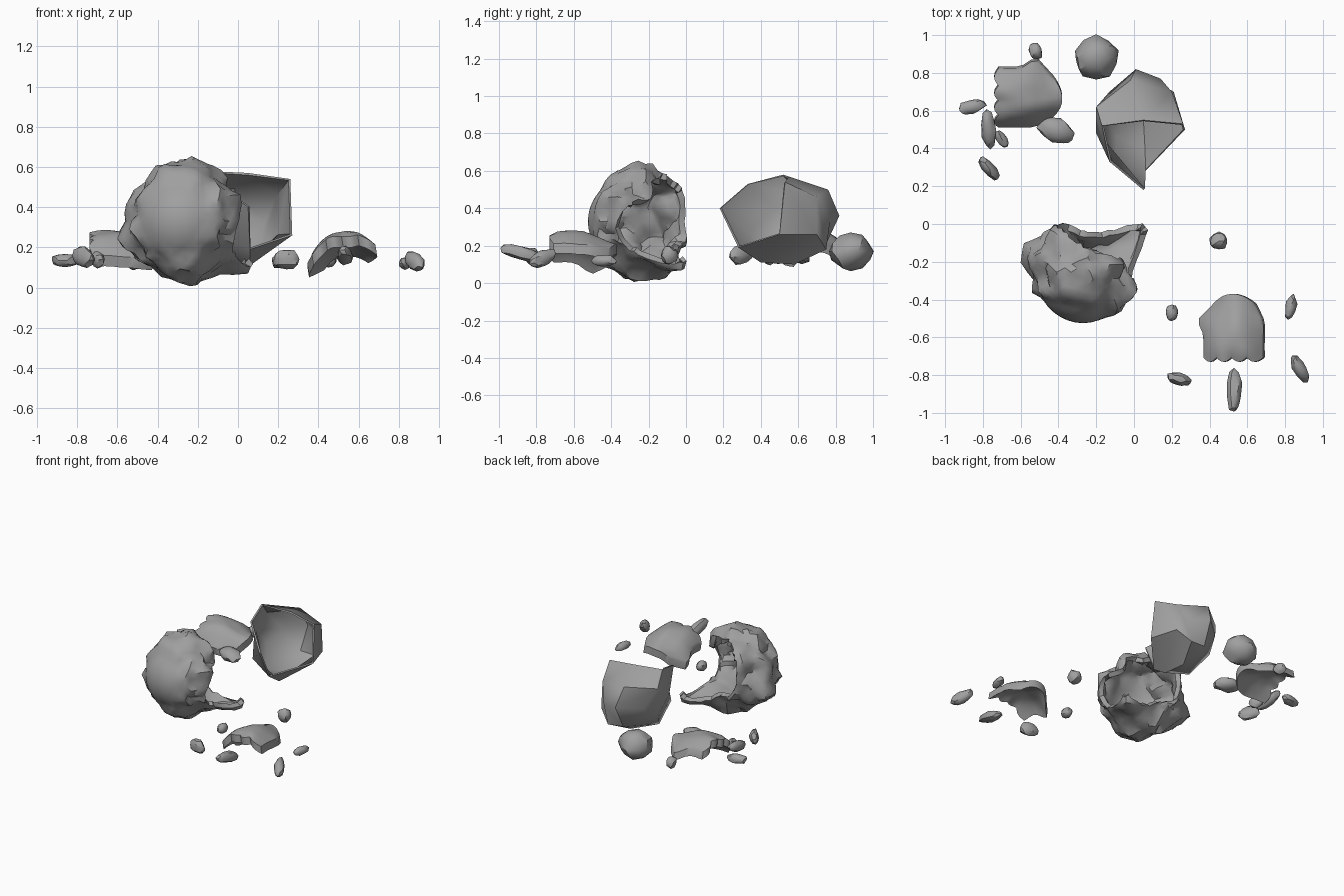
import bpy, bmesh, math
from math import radians, sin, pi
from mathutils import Vector, Matrix, noise

if "Cube" in bpy.data.objects:
    bpy.data.objects.remove(bpy.data.objects["Cube"])

stone = bpy.data.materials.new("stone_grey")
stone.use_nodes = True
grey = (0.35, 0.35, 0.35, 1)
stone.diffuse_color = grey
stone.node_tree.nodes["Principled BSDF"].inputs["Base Color"].default_value = grey


def finish(bm, name, thickness=0.0, angle=40):
    """Turn a bmesh into a named, shaded object, optionally thickened inward."""
    bmesh.ops.recalc_face_normals(bm, faces=bm.faces)
    mesh = bpy.data.meshes.new(name)
    bm.to_mesh(mesh)
    bm.free()
    mesh.materials.append(stone)
    ob = bpy.data.objects.new(name, mesh)
    bpy.context.collection.objects.link(ob)
    bpy.ops.object.select_all(action='DESELECT')
    ob.select_set(True)
    bpy.context.view_layer.objects.active = ob
    if thickness:
        mod = ob.modifiers.new("thickness", 'SOLIDIFY')
        mod.thickness = thickness
        mod.offset = -1
        bpy.ops.object.modifier_apply(modifier=mod.name)
    bpy.ops.object.shade_smooth_by_angle(angle=radians(angle))
    return ob


# Hollow broken body: smooth face at the front, rough rim, openings behind and at the side
centre = Vector((-0.27, -0.255, 0.33))
face_dir = Vector((-0.25, -1, 0.1)).normalized()
lumps = [  # direction, extra radius, sharpness
    ((0.25, 0, 1), 0.035, 10),
    ((0.1, 0.1, -1), 0.05, 10),
    ((-0.85, 0.35, -0.3), 0.07, 16),
    ((0.8, 0.55, -0.5), 0.2, 14),
    ((0.9, -0.45, 0.3), 0.03, 12),
    ((-0.2, 0.9, 0.5), 0.05, 12),
    ((0, -1, 0), 0.012, 4),
]
openings = [((0.35, 0.9, 0.2), 46), ((1, 0.12, -0.1), 27)]
bm = bmesh.new()
bmesh.ops.create_icosphere(bm, subdivisions=4, radius=1)
hole = []
for f in bm.faces:
    d = f.calc_center_median().normalized()
    ragged = 7 * noise.noise(d * 4)
    if any(math.degrees(d.angle(Vector(o))) < a + ragged for o, a in openings):
        hole.append(f)
bmesh.ops.delete(bm, geom=hole, context='FACES')
for v in bm.verts:
    d = v.co.normalized()
    r = 0.258
    for direction, extra, sharp in lumps:
        r += extra * max(0, d.dot(Vector(direction).normalized())) ** sharp
    rough = min(1, max(0, (0.78 - d.dot(face_dir)) * 4))
    r += rough * (0.015 + 0.05 * noise.noise(d * 2.8) + 0.022 * noise.noise(d * 6))
    v.co = centre + d * r
for _ in range(3):
    torn = [v for v in bm.verts if v.is_boundary]
    bmesh.ops.smooth_vert(bm, verts=torn, factor=0.5, use_axis_x=True, use_axis_y=True,
                          use_axis_z=True)
finish(bm, "broken_body", 0.035, 35)

# Large cupped shell fragment, opening toward the front and side, from rim to back
rings = [
    [(0.05, 0.18, 0.40), (-0.13, 0.33, 0.53), (-0.17, 0.52, 0.58), (0.05, 0.55, 0.57),
     (0.26, 0.53, 0.54), (0.27, 0.50, 0.26), (0.06, 0.28, 0.19)],
    [(-0.11, 0.33, 0.26), (-0.20, 0.48, 0.40), (-0.20, 0.62, 0.48), (-0.02, 0.76, 0.50),
     (0.20, 0.70, 0.46), (0.21, 0.70, 0.26), (0.06, 0.40, 0.11)],
    [(-0.10, 0.46, 0.13), (-0.18, 0.58, 0.26), (-0.13, 0.70, 0.34), (0.01, 0.82, 0.36),
     (0.14, 0.77, 0.33), (0.12, 0.75, 0.18), (0.05, 0.58, 0.10)],
]
bm = bmesh.new()
rows = [[bm.verts.new(p) for p in ring] for ring in rings]
count = len(rows[0])
back = bm.verts.new((0.0, 0.74, 0.19))
for i in range(count):
    j = (i + 1) % count
    for a, b in zip(rows, rows[1:]):
        bm.faces.new((a[i], a[j], b[j], b[i]))
    bm.faces.new((rows[-1][i], rows[-1][j], back))
finish(bm, "shell_fragment", 0.012, 50)


def hand(name, matrix):
    """Arched plate with a notched finger edge at -y and a thumb lump at -x."""
    nx, ny = 24, 8
    bm = bmesh.new()
    grid = []
    for j in range(ny + 1):
        t = j / ny
        row = []
        for i in range(nx + 1):
            s = 2 * i / nx - 1
            half = 0.16 - 0.05 * max(0, t - 0.7) / 0.3
            thumb = max(0, 1 - abs(t - 0.72) / 0.26) * max(0, -s)
            x = s * half + 0.015 - 0.045 * thumb
            y = -0.18 + 0.36 * t - 0.05 * t * s * s
            if j == 0:
                y += 0.022 * (1 - abs(sin(2 * pi * (s + 1))))
            arch = 0.09 * (1 - abs(s) ** 2.4) * (0.5 + 0.5 * sin(pi * min(1, t + 0.15)))
            z = arch - 0.05 * thumb - 0.03 * t * t + 0.012 * noise.noise(Vector((x, y, 0)) * 11)
            row.append(bm.verts.new(matrix @ Vector((x, y, z))))
        grid.append(row)
    for a, b in zip(grid, grid[1:]):
        for i in range(nx):
            bm.faces.new((a[i], a[i + 1], b[i + 1], b[i]))
    # Closed underside
    dup = bmesh.ops.duplicate(bm, geom=list(bm.faces) + list(bm.edges) + list(bm.verts))["geom"]
    for v in (g for g in dup if isinstance(g, bmesh.types.BMVert)):
        v.co -= matrix.to_3x3() @ Vector((0, 0, 0.055))
    bmesh.ops.bridge_loops(bm, edges=[e for e in bm.edges if e.is_boundary])
    finish(bm, name, 0, 40)


hand("left_hand", Matrix.Translation((0.51, -0.55, 0.19)) @ Matrix.Rotation(radians(-9), 4, 'Y'))
hand("right_hand", Matrix.Translation((-0.56, 0.68, 0.20)) @ Matrix.Rotation(radians(12), 4, 'X')
     @ Matrix.Rotation(radians(-90), 4, 'Z'))


# Scattered chips: x, y, z, half sizes, turn about z, tilt about x
chips = [
    (0.45, -0.09, 0.15, 0.05, 0.045, 0.05, 0, 0),
    (0.20, -0.47, 0.13, 0.035, 0.045, 0.035, 0, 0),
    (0.24, -0.82, 0.14, 0.07, 0.035, 0.05, -15, 0),
    (0.53, -0.88, 0.16, 0.042, 0.12, 0.04, 0, -14),
    (0.83, -0.44, 0.12, 0.03, 0.07, 0.03, -12, 0),
    (0.88, -0.77, 0.13, 0.035, 0.085, 0.045, 30, 20),
    (-0.20, 0.88, 0.17, 0.118, 0.118, 0.10, 0, 0),
    (-0.52, 0.915, 0.13, 0.035, 0.048, 0.04, 15, 0),
    (-0.86, 0.62, 0.135, 0.075, 0.038, 0.035, 15, 0),
    (-0.77, 0.50, 0.16, 0.038, 0.105, 0.04, 5, 15),
    (-0.70, 0.45, 0.14, 0.028, 0.05, 0.04, 35, 0),
    (-0.77, 0.295, 0.15, 0.032, 0.08, 0.05, 42, 10),
    (-0.41, 0.495, 0.15, 0.10, 0.065, 0.045, -20, 0),
]
for n, (x, y, z, sx, sy, sz, turn, tilt) in enumerate(chips):
    bm = bmesh.new()
    bmesh.ops.create_icosphere(bm, subdivisions=2, radius=1)
    place = (Matrix.Translation((x, y, z)) @ Matrix.Rotation(radians(turn), 4, 'Z')
             @ Matrix.Rotation(radians(tilt), 4, 'X') @ Matrix.Diagonal((sx, sy, sz, 1)))
    for v in bm.verts:
        v.co *= 1 + 0.22 * noise.noise(v.co * 1.6 + Vector((n * 3.1, 0, 0)))
    bmesh.ops.transform(bm, matrix=place, verts=bm.verts)
    finish(bm, f"chip_{n + 1}", 0, 32)
